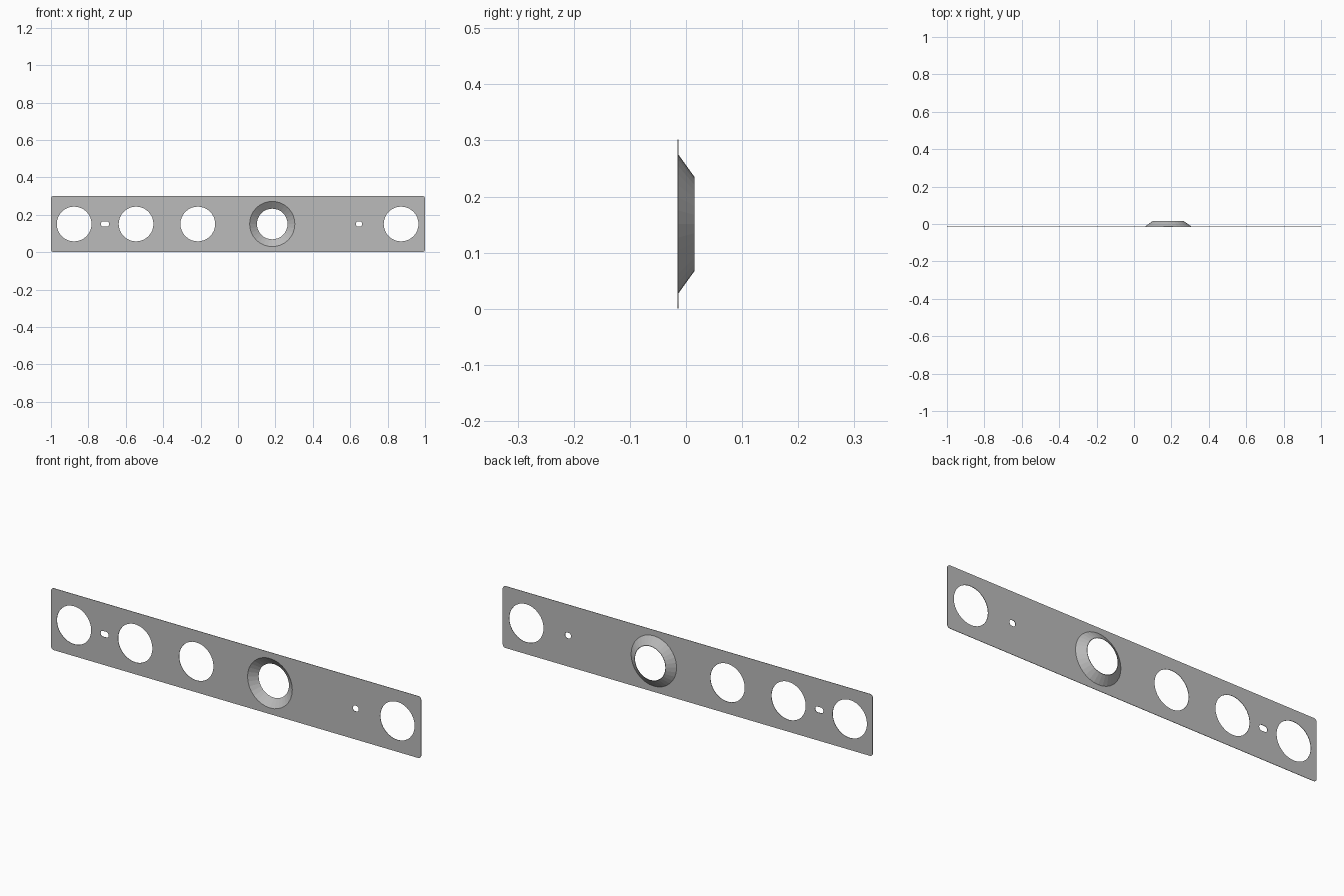
import bpy, bmesh
from math import sin, cos, pi

cube = bpy.data.objects.get("Cube")
if cube:
    bpy.data.objects.remove(cube)

LENGTH, HEIGHT = 2.0, 0.302
MID = HEIGHT / 2
FRONT, BACK, THICK = -0.015, 0.015, 0.002
CONE_X, CONE_R, MOUTH_R = 0.183, 0.121, 0.082

steel = bpy.data.materials.new("grey steel")
steel.use_nodes = True
colour = (0.5, 0.5, 0.5, 1)
steel.diffuse_color = colour
steel.node_tree.nodes["Principled BSDF"].inputs["Base Color"].default_value = colour


def rounded_outline(cx, cz, width, height, radius, steps):
    """Points of a rounded rectangle; a full radius gives a circle or a slot."""
    pts = []
    for q, (sx, sz) in enumerate([(1, 1), (-1, 1), (-1, -1), (1, -1)]):
        ox = cx + sx * (width / 2 - radius)
        oz = cz + sz * (height / 2 - radius)
        for i in range(steps + 1):
            a = (q + i / steps) * pi / 2
            p = (ox + radius * cos(a), oz + radius * sin(a))
            if not pts or abs(p[0] - pts[-1][0]) + abs(p[1] - pts[-1][1]) > 1e-5:
                pts.append(p)
    if abs(pts[0][0] - pts[-1][0]) + abs(pts[0][1] - pts[-1][1]) < 1e-5:
        pts.pop()
    return pts


def circle(cx, radius):
    return rounded_outline(cx, MID, 2 * radius, 2 * radius, radius, 8)


# Flat plate: outer outline, round holes, screw slots and the cone opening
outlines = [rounded_outline(0, MID, LENGTH, HEIGHT, 0.015, 4)]
outlines += [circle(x, 0.093) for x in (-0.876, -0.545, -0.215, 0.872)]
outlines.append(circle(CONE_X, CONE_R))
for x, width in ((-0.711, 0.044), (0.647, 0.032)):
    outlines.append(rounded_outline(x, MID, width, 0.028, 0.0125, 4))

curve = bpy.data.curves.new("plate", "CURVE")
curve.dimensions = "2D"
curve.fill_mode = "BOTH"
curve.extrude = THICK / 2
for pts in outlines:
    spline = curve.splines.new("POLY")
    spline.points.add(len(pts) - 1)
    for point, (x, z) in zip(spline.points, pts):
        point.co = (x, z, 0, 1)
    spline.use_cyclic_u = True
curve.materials.append(steel)
plate = bpy.data.objects.new("plate", curve)
plate.location.y = FRONT + THICK / 2
plate.rotation_euler.x = pi / 2
bpy.context.collection.objects.link(plate)
bpy.ops.object.select_all(action="DESELECT")
plate.select_set(True)
bpy.context.view_layer.objects.active = plate
bpy.ops.object.convert(target="MESH")

# Recessed cone: thin wall section swept around the hole axis
section = [(CONE_R, FRONT), (CONE_R + 0.002, FRONT + THICK),
           (MOUTH_R + 0.002, BACK), (MOUTH_R, BACK)]
SIDES = 32
bm = bmesh.new()
rings = []
for i in range(SIDES):
    a = 2 * pi * i / SIDES
    rings.append([bm.verts.new((CONE_X + r * cos(a), y, MID + r * sin(a)))
                  for r, y in section])
for i in range(SIDES):
    a, b = rings[i], rings[(i + 1) % SIDES]
    for k in range(len(section)):
        n = (k + 1) % len(section)
        bm.faces.new((a[k], a[n], b[n], b[k]))
bmesh.ops.recalc_face_normals(bm, faces=bm.faces)
mesh = bpy.data.meshes.new("recessed_cone")
bm.to_mesh(mesh)
bm.free()
mesh.materials.append(steel)
bpy.context.collection.objects.link(bpy.data.objects.new("recessed_cone", mesh))
